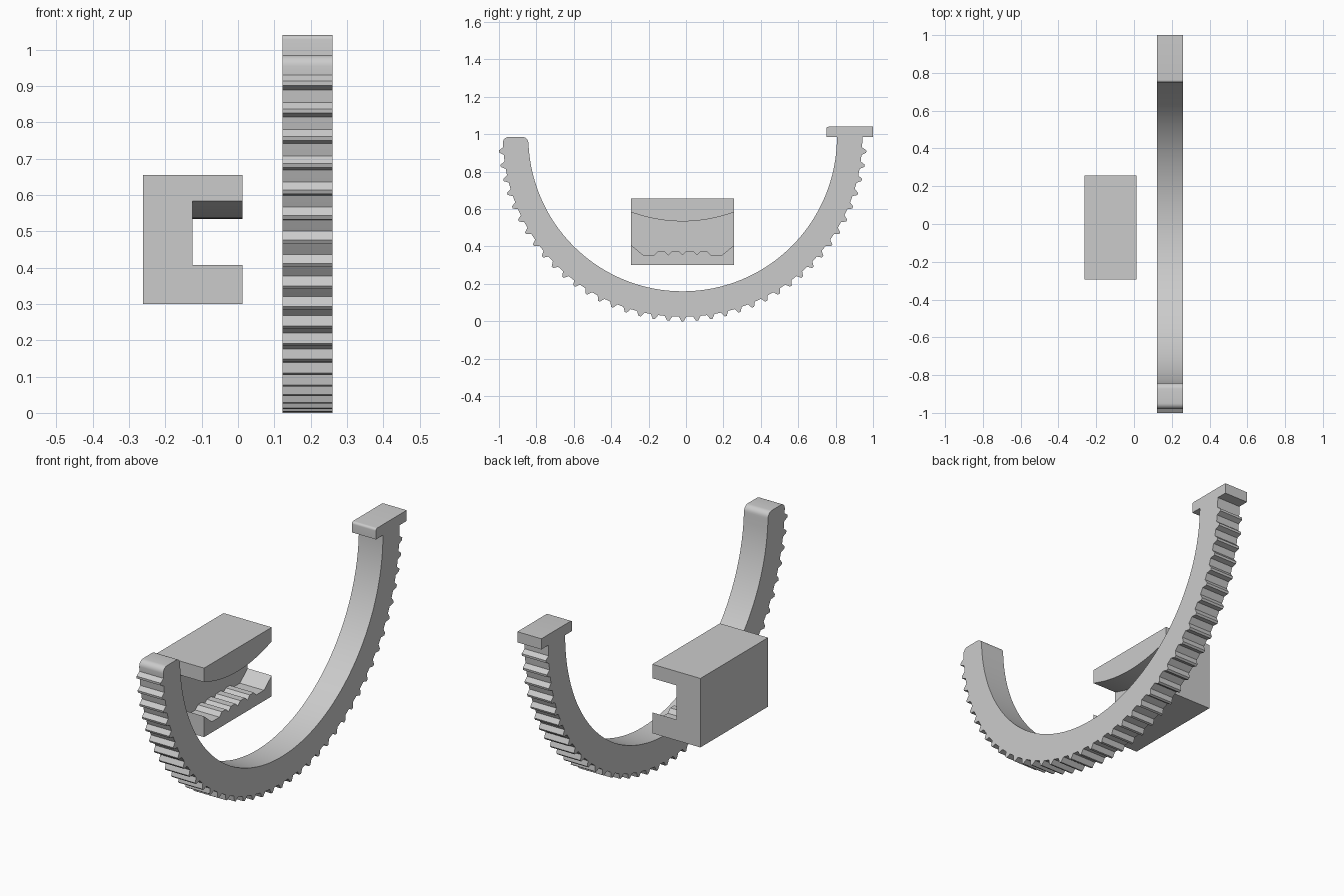
import bpy, math

cube = bpy.data.objects.get("Cube")
if cube:
    bpy.data.objects.remove(cube)

grey = bpy.data.materials.new("plain grey")
grey.use_nodes = True
colour = (0.6, 0.6, 0.6, 1)
grey.diffuse_color = colour
grey.node_tree.nodes["Principled BSDF"].inputs["Base Color"].default_value = colour

CY, CZ = -0.018, 0.985                  # centre of the arc
INNER, OUTER, TIP = 0.825, 0.961, 0.985
PITCH = math.radians(4.5)


def extrude(name, profile, x0, x1):
    """Extrude a closed (y, z) outline along x."""
    n = len(profile)
    verts = [(x, y, z) for x in (x0, x1) for y, z in profile]
    faces = [tuple(range(n))[::-1], tuple(range(n, 2 * n))]
    faces += [(i, (i + 1) % n, n + (i + 1) % n, n + i) for i in range(n)]
    mesh = bpy.data.meshes.new(name)
    mesh.from_pydata(verts, [], faces)
    mesh.materials.append(grey)
    obj = bpy.data.objects.new(name, mesh)
    bpy.context.collection.objects.link(obj)
    bpy.ops.object.select_all(action="DESELECT")
    obj.select_set(True)
    bpy.context.view_layer.objects.active = obj
    # make normals point outward
    bpy.ops.object.mode_set(mode="EDIT")
    bpy.ops.mesh.select_all(action="SELECT")
    bpy.ops.mesh.normals_make_consistent(inside=False)
    bpy.ops.object.mode_set(mode="OBJECT")
    bpy.ops.object.shade_smooth_by_angle(angle=math.radians(20))
    return obj


def polar(radius, angle):
    """Point on the arc; angle is measured from straight down."""
    return CY + radius * math.sin(angle), CZ - radius * math.cos(angle)


def corner(cy, cz, r, start, steps=6):
    """Quarter circle turning anticlockwise from start degrees."""
    angles = [math.radians(start + 90 * i / steps) for i in range(steps + 1)]
    return [(cy + r * math.cos(a), cz + r * math.sin(a)) for a in angles]


# toothed curved strap
strap = []
for k in range(-19, 20):
    a = k * PITCH
    for r, half in ((OUTER, -0.021), (TIP, -0.006), (TIP, 0.006), (OUTER, 0.021)):
        strap.append(polar(r, a + half))
    strap.append(polar(OUTER, a + PITCH / 2))
strap += [polar(OUTER, math.pi / 2)]
strap += [polar(INNER, math.pi / 2 - math.pi * i / 64) for i in range(64)]
R = 0.03
strap += corner(CY - INNER - R, CZ - R, R, 0)
strap += corner(CY - OUTER + R, CZ - R, R, 90)
extrude("toothed_strap", strap, 0.123, 0.26)

# stop plate on the back end of the strap
plate = [(1.0, 0.985), (1.0, 1.04)] + corner(0.762, 1.028, 0.012, 90) + [(0.75, 0.985)]
extrude("end_stop", plate, 0.123, 0.26)

# clamp block: solid back, curved upper jaw, notched lower jaw
Y0, Y1, Z0, Z1 = -0.293, 0.257, 0.3, 0.655
SLOT, OPEN = -0.125, 0.012
HALF = (Y1 - Y0) / 2
extrude("clamp_back", [(Y0, Z0), (Y1, Z0), (Y1, Z1), (Y0, Z1)], -0.262, SLOT)

upper = [(Y1, Z1), (Y0, Z1)]
for i in range(25):
    t = -1 + i / 12
    upper.append((CY + HALF * t, 0.534 + 0.049 * t * t))
extrude("clamp_upper_jaw", upper, SLOT, OPEN)

right_half = [(0.02, 0.375), (0.057, 0.375), (0.077, 0.355), (0.097, 0.375),
              (0.13, 0.375), (0.15, 0.355), (0.212, 0.355), (HALF, 0.407)]
top = [(CY - y, z) for y, z in reversed(right_half)] + [(CY, 0.355)]
top += [(CY + y, z) for y, z in right_half]
extrude("clamp_lower_jaw", top + [(Y1, Z0), (Y0, Z0)], SLOT, OPEN)
